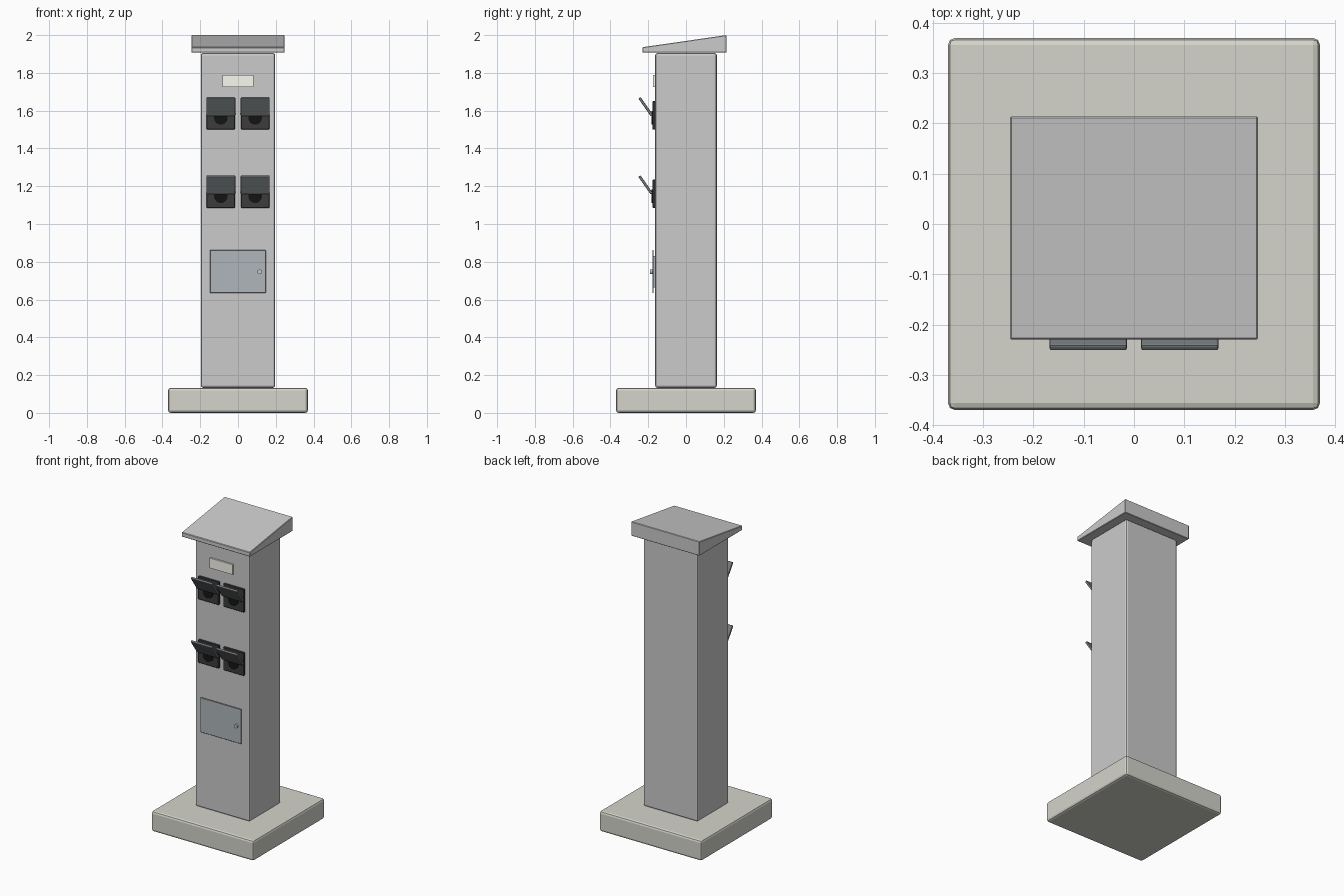
import bpy, math
from mathutils import Matrix, Vector

if "Cube" in bpy.data.objects:
    bpy.data.objects.remove(bpy.data.objects["Cube"])


def material(name, rgb):
    m = bpy.data.materials.new(name)
    m.diffuse_color = (*rgb, 1)
    m.use_nodes = True
    m.node_tree.nodes["Principled BSDF"].inputs["Base Color"].default_value = m.diffuse_color
    return m


CONCRETE = material("concrete", (0.66, 0.66, 0.60))
LID = material("lid_plastic", (0.18, 0.20, 0.21))
SOCKET = material("socket_plastic", (0.045, 0.045, 0.045))
HOLE = material("hole_black", (0.007, 0.007, 0.007))
DOOR = material("door_metal", (0.43, 0.47, 0.49))
LABEL = material("label_plate", (0.95, 0.95, 0.86))


def finish(o, name, mat, bevel=0, segments=2):
    o.name = name
    if mat:
        o.data.materials.append(mat)
    if bevel:
        b = o.modifiers.new("bevel", 'BEVEL')
        b.width, b.segments = bevel, segments
    return o


def box(name, lo, hi, mat=None, bevel=0, segments=2):
    lo, hi = Vector(lo), Vector(hi)
    bpy.ops.mesh.primitive_cube_add(size=1)
    o = bpy.context.object
    o.data.transform(Matrix.Diagonal((*(hi - lo), 1)))
    o.location = (lo + hi) / 2
    return finish(o, name, mat, bevel, segments)


def disc(name, x, z, r, y_front, y_back, mat, sides=24):
    bpy.ops.mesh.primitive_cylinder_add(
        vertices=sides, radius=r, depth=y_back - y_front,
        location=(x, (y_front + y_back) / 2, z), rotation=(math.pi / 2, 0, 0))
    o = finish(bpy.context.object, name, mat)
    bpy.ops.object.shade_smooth_by_angle()
    return o


# Plinth and column
box("base_plinth", (-.37, -.37, 0), (.37, .37, .133), CONCRETE, .014)
box("column", (-.197, -.163, .133), (.197, .163, 1.905), None, .012)

# Sloping roof: side profile in (y, z), extruded along x
profile = [(-.23, 1.907), (.214, 1.907), (.214, 2.0), (-.23, 1.936)]
verts = [(x, y, z) for x in (-.247, .247) for y, z in profile]
faces = [(3, 2, 1, 0), (4, 5, 6, 7)]
faces += [(i, (i + 1) % 4, (i + 1) % 4 + 4, i + 4) for i in range(4)]
mesh = bpy.data.meshes.new("roof")
mesh.from_pydata(verts, [], faces)
roof = bpy.data.objects.new("roof", mesh)
bpy.context.collection.objects.link(roof)
finish(roof, "roof", None, .003, 1)

# Four sockets with raised lids
for row, z in (("upper", 1.575), ("lower", 1.16)):
    for side, x in (("left", -.091), ("right", .091)):
        tag = f"{row}_{side}"
        box(f"socket_{tag}", (x - .075, -.178, z - .075), (x + .075, -.16, z + .075), SOCKET, .003, 1)
        disc(f"socket_hole_{tag}", x, z - .013, .036, -.183, -.17, HOLE)
        lid = box(f"socket_lid_{tag}", (x - .077, -.007, -.057), (x + .077, .007, .057), LID, .004)
        lid.location = (x, -.214, z + .047)
        lid.rotation_euler.x = math.radians(35)

# Label plate
box("label_plate", (-.083, -.174, 1.725), (.083, -.16, 1.79), LABEL)

# Access door on its frame, with a round lock
box("door_frame", (-.12, -.172, .665), (.12, -.16, .83), DOOR)
box("access_door", (-.148, -.178, .635), (.147, -.171, .862), DOOR, .002, 1)
disc("door_lock", .115, .747, .012, -.19, -.175, None, 16)
